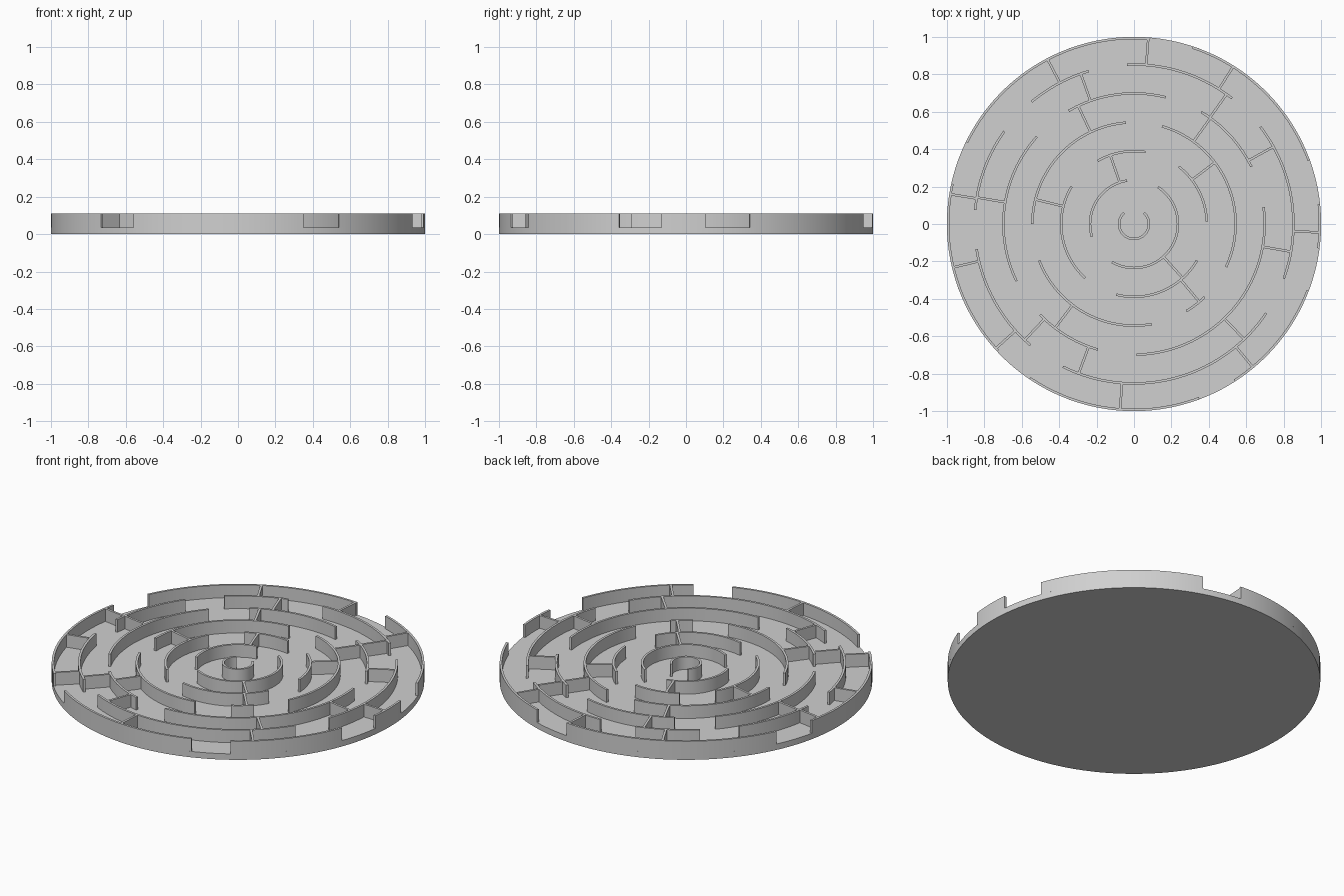
import bpy
import bmesh
import math

cube = bpy.data.objects.get("Cube")
if cube:
    bpy.data.objects.remove(cube, do_unlink=True)

BASE_TOP = 0.035
WALL_TOP = 0.11
WALL = 0.013
RADII = [0.08, 0.235, 0.389, 0.543, 0.698, 0.852, 1 - WALL / 2]

# Start and end angle of each curved wall, ring by ring from the centre
ARCS = [
    [(132, 408)],
    [(99, 197), (240, 417)],
    [(81, 120), (2, 52), (149, 228), (256, 330)],
    [(94.5, 180), (-25, 74), (201, 280), (301, 314)],
    [(76, 120), (26, 59), (-89, 7.5), (224, 254), (138, 206)],
    [(52, 92.5), (106.5, 130), (144.5, 175), (189, 229.5), (243.5, 326), (-20, 37.6)],
    [(20, 71.8), (85, 154), (167.5, 223), (236, 290.5), (302.7, 339), (-7.5, 6)],
]

# Angles of the straight walls, keyed by inner ring (each spans to the next ring)
SPOKES = {
    1: [109, -48],
    2: [37.3, -50, 166],
    3: [115.3, 54.2, 232.8],
    4: [109.5, 54.5, 29, -10, 226.7, 249.7, -46.3, 170.4],
    5: [57.8, -2.6, 222, 265.7, -50.3, 85.6, 117.7, 170.8, 193.5],
}

grey = bpy.data.materials.new("light_grey")
grey.use_nodes = True
colour = (0.63, 0.63, 0.63, 1)
grey.diffuse_color = colour
grey.node_tree.nodes["Principled BSDF"].inputs["Base Color"].default_value = colour


def finish(bm, name):
    bmesh.ops.recalc_face_normals(bm, faces=bm.faces[:])
    mesh = bpy.data.meshes.new(name)
    bm.to_mesh(mesh)
    bm.free()
    mesh.materials.append(grey)
    obj = bpy.data.objects.new(name, mesh)
    bpy.context.collection.objects.link(obj)
    bpy.ops.object.select_all(action="DESELECT")
    obj.select_set(True)
    bpy.context.view_layer.objects.active = obj
    bpy.ops.object.shade_smooth_by_angle()
    return obj


def sweep(bm, sections):
    """Join a row of four-cornered sections into a closed bar."""
    rows = [[bm.verts.new(p) for p in section] for section in sections]
    for a, b in zip(rows, rows[1:]):
        for i in range(4):
            j = (i + 1) % 4
            bm.faces.new((a[i], a[j], b[j], b[i]))
    bm.faces.new(rows[0])
    bm.faces.new(rows[-1][::-1])


def section(along, across, angle, half, radial):
    """Upright rectangle, either across a ring or across a spoke."""
    c, s = math.cos(angle), math.sin(angle)
    points = []
    for side, z in ((-half, BASE_TOP), (half, BASE_TOP), (half, WALL_TOP), (-half, WALL_TOP)):
        r, t = (along + side, across) if radial else (along, across + side)
        points.append((r * c - t * s, r * s + t * c, z))
    return points


def curved_wall(bm, radius, start, end):
    steps = max(2, math.ceil((end - start) / 2))
    angles = [math.radians(start + (end - start) * i / steps) for i in range(steps + 1)]
    sweep(bm, [section(radius, 0, a, WALL / 2, True) for a in angles])


def straight_wall(bm, inner, outer, degrees):
    a = math.radians(degrees)
    sweep(bm, [section(r, 0, a, WALL / 2, False) for r in (inner, outer)])


# Round floor plate
bm = bmesh.new()
bmesh.ops.create_cone(bm, cap_ends=True, segments=180, radius1=1, radius2=1, depth=BASE_TOP)
bmesh.ops.translate(bm, verts=bm.verts[:], vec=(0, 0, BASE_TOP / 2))
finish(bm, "floor_plate")

# Curved ring walls
for number, (radius, arcs) in enumerate(zip(RADII, ARCS), 1):
    bm = bmesh.new()
    for start, end in arcs:
        curved_wall(bm, radius, start, end)
    finish(bm, f"ring_wall_{number}")

# Straight spoke walls between neighbouring rings
for ring, angles in SPOKES.items():
    bm = bmesh.new()
    for angle in angles:
        straight_wall(bm, RADII[ring], RADII[ring + 1], angle)
    finish(bm, f"spoke_walls_{ring}")
